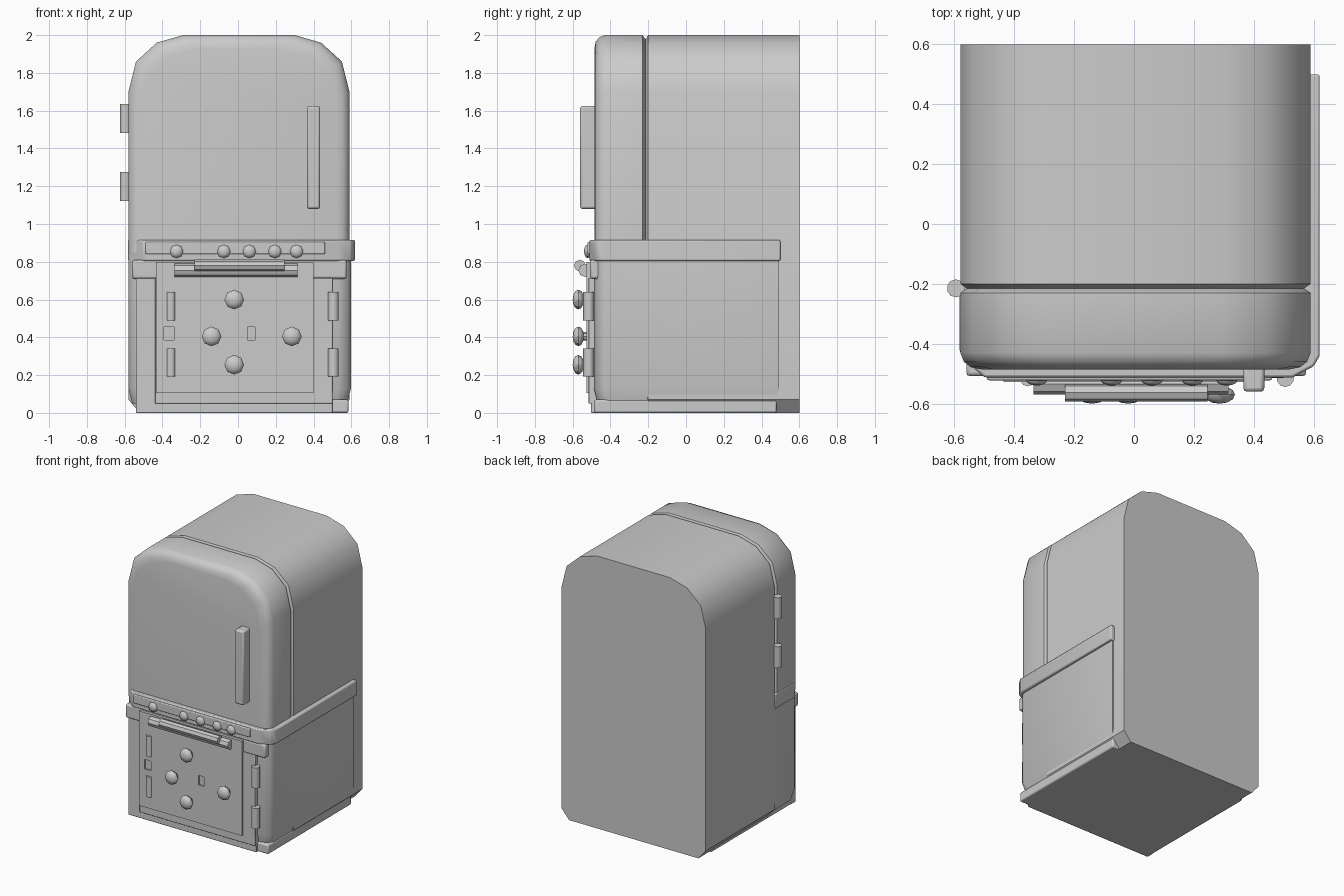
import bpy, bmesh, math
from mathutils import Matrix

if "Cube" in bpy.data.objects:
    bpy.data.objects.remove(bpy.data.objects["Cube"])


def finish(name, bm, smooth=True, bevel=0.0):
    bmesh.ops.recalc_face_normals(bm, faces=bm.faces)
    me = bpy.data.meshes.new(name)
    bm.to_mesh(me)
    bm.free()
    ob = bpy.data.objects.new(name, me)
    bpy.context.collection.objects.link(ob)
    if bevel:
        m = ob.modifiers.new("bevel", 'BEVEL')
        m.width = bevel
        m.segments = 2
        m.limit_method = 'ANGLE'
    if smooth:
        bpy.ops.object.select_all(action='DESELECT')
        ob.select_set(True)
        bpy.context.view_layer.objects.active = ob
        bpy.ops.object.shade_smooth_by_angle(angle=math.radians(40))
    return ob


def loft(name, rings, bevel=0.0):
    bm = bmesh.new()
    loops = [[bm.verts.new(p) for p in r] for r in rings]
    n = len(loops[0])
    for a, b in zip(loops, loops[1:]):
        for i in range(n):
            j = (i + 1) % n
            bm.faces.new((a[i], a[j], b[j], b[i]))
    bm.faces.new(loops[0])
    bm.faces.new(loops[-1])
    return finish(name, bm, bevel=bevel)


def box(name, x0, x1, y0, y1, z0, z1, bevel=0.0):
    bm = bmesh.new()
    size = Matrix.Diagonal((x1 - x0, y1 - y0, z1 - z0, 1))
    mid = Matrix.Translation(((x0 + x1) / 2, (y0 + y1) / 2, (z0 + z1) / 2))
    bmesh.ops.create_cube(bm, size=1, matrix=mid @ size)
    return finish(name, bm, bevel > 0, bevel)


def rod(name, loc, r, length, axis='Z', sides=10):
    bm = bmesh.new()
    turn = {'Z': Matrix(), 'X': Matrix.Rotation(math.pi / 2, 4, 'Y'),
            'Y': Matrix.Rotation(math.pi / 2, 4, 'X')}[axis].to_4x4() if axis != 'Z' else Matrix.Identity(4)
    bmesh.ops.create_cone(bm, cap_ends=True, segments=sides, radius1=r, radius2=r,
                          depth=length, matrix=Matrix.Translation(loc) @ turn)
    return finish(name, bm)


def knob(name, x, y, z, r, depth):
    bm = bmesh.new()
    mat = (Matrix.Translation((x, y, z)) @ Matrix.Diagonal((r, depth, r, 1))
           @ Matrix.Rotation(math.pi / 2, 4, 'X'))
    bmesh.ops.create_uvsphere(bm, u_segments=8, v_segments=6, radius=1, matrix=mat)
    return finish(name, bm)


# Arched outline shared by the cabinet and the upper door
CORNER = [(0, .30), (.04, .14), (.15, .04), (.29, 0)]


def arch(y, inset, foot):
    left, right, top = -.58 + inset, .59 - inset, 2 - inset
    pts = [(left + a, top - b) for a, b in CORNER]
    pts += [(right - a, top - b) for a, b in reversed(CORNER)]
    if foot is None:      # chamfered bottom corners
        pts += [(right, .07), (right - .06, 0), (left + .06, 0), (left, .07)]
    else:
        pts += [(right, foot), (left, foot)]
    return [(x, y, z) for x, z in pts]


# Cabinet and upper door, with a groove where they meet
loft("cabinet", [arch(.6, 0, None), arch(-.20, 0, None), arch(-.217, .025, None)])
loft("upper_door", [arch(y, i, .85) for y, i in
                    [(-.213, .025), (-.23, 0), (-.43, 0), (-.46, .012), (-.478, .035), (-.485, .07)]])
box("upper_handle", .365, .435, -.56, -.47, 1.08, 1.625, .012)
for z in (1.198, 1.558):
    rod("upper_hinge", (-.595, -.215, z), .03, .155)


# Lower body, plinth and wrap-around trim
def plan(z, g):
    return [(x, y, z) for x, y in
            [(.598 - g, .49 - g), (.598 - g, -.43 + g), (.58 - g, -.465 + g), (.53 - g, -.487 + g),
             (-.51 + g, -.487 + g), (-.56 + g, -.465 + g), (-.58 + g, -.43 + g), (-.58 + g, -.2),
             (-.4, -.2), (-.4, .49 - g)]]


loft("lower_body", [plan(.05, .02), plan(.13, 0), plan(.82, 0)])
box("plinth", -.54, .585, -.485, .48, 0, .07, .01)
TRIM = [(.62, .50), (.62, -.44), (.60, -.475), (.53, -.512), (-.50, -.512), (-.57, -.45),
        (-.583, -.42), (-.583, -.2), (-.4, -.2), (-.4, .5)]
loft("waist_trim", [[(x, y, z) for x, y in TRIM] for z in (.805, .915)], .008)

# Control strip with its row of knobs
box("control_strip", -.49, .46, -.522, -.48, .84, .905, .006)
for x in (-.325, -.075, .06, .195, .31):
    knob("control_knob", x, -.52, .855, .036, .02)

# Stepped front panels
box("front_band", -.56, .575, -.508, -.45, .71, .81, .012)
box("lower_frame", -.54, .50, -.503, -.45, 0, .715, .005)
box("outer_panel", -.44, .50, -.515, -.46, .05, .715, .004)
oven = box("oven_door", -.435, .40, -.527, -.49, .105, .80)

# Small slots cut in the oven door
for x, w in ((-.365, .052), (.07, .042)):
    cutter = box("slot_cutter", x - w / 2, x + w / 2, -.56, -.505, .385, .455)
    cutter.hide_render = True
    cutter.hide_set(True)
    m = oven.modifiers.new("slot", 'BOOLEAN')
    m.operation = 'DIFFERENCE'
    m.object = cutter

# Oven hinges, towel-bar handle and burner knobs
for z in (.267, .565):
    rod("right_hinge", (.505, -.515, z), .029, .15)
    rod("left_hinge", (-.355, -.517, z), .025, .15)
rod("handle_back_bar", (-.01, -.535, .755), .035, .65, 'X', 8)
rod("handle_grip", (.0075, -.562, .78), .031, .475, 'X', 8)
for x, z in ((-.02, .60), (-.14, .405), (.285, .405), (-.02, .255)):
    knob("oven_knob", x, -.57, z, .052, .03)
    rod("oven_knob_stem", (x, -.535, z), .022, .05, 'Y', 8)
